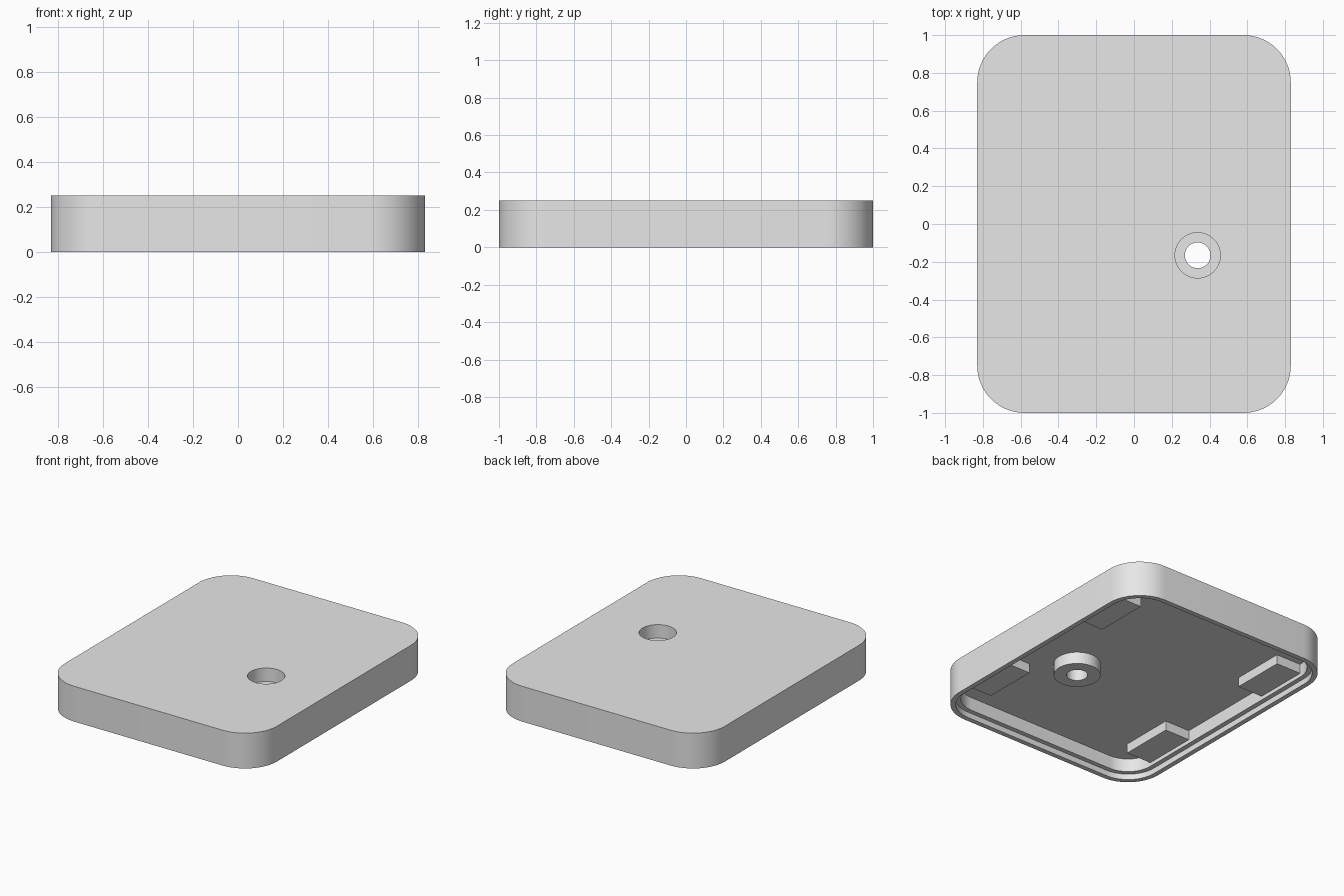
import bpy
import bmesh
from math import cos, sin, pi, radians

# Remove the default cube
cube = bpy.data.objects.get("Cube")
if cube:
    bpy.data.objects.remove(cube, do_unlink=True)

HALF_X, HALF_Y, CORNER, HEIGHT = 0.83, 1.0, 0.25, 0.25
CEILING = 0.133
HOLE_X, HOLE_Y = 0.337, -0.166

grey = bpy.data.materials.new("plain_grey")
grey.use_nodes = True
colour = (0.8, 0.8, 0.8, 1.0)
grey.diffuse_color = colour
grey.node_tree.nodes["Principled BSDF"].inputs["Base Color"].default_value = colour


def rounded_ring(bm, inset, z, steps=16):
    """Rounded rectangle loop, moved inward from the outer wall."""
    r = CORNER - inset
    verts = []
    for quarter, (sx, sy) in enumerate([(1, 1), (-1, 1), (-1, -1), (1, -1)]):
        for i in range(steps + 1):
            a = (quarter + i / steps) * pi / 2
            verts.append(bm.verts.new((sx * (HALF_X - CORNER) + r * cos(a),
                                       sy * (HALF_Y - CORNER) + r * sin(a), z)))
    return verts


def circle_ring(bm, radius, z, sides=64):
    """Circular loop around the screw hole."""
    return [bm.verts.new((HOLE_X + radius * cos(2 * pi * i / sides),
                          HOLE_Y + radius * sin(2 * pi * i / sides), z))
            for i in range(sides)]


def loft(bm, rings):
    for a, b in zip(rings, rings[1:]):
        for i in range(len(a)):
            j = (i + 1) % len(a)
            bm.faces.new((a[i], a[j], b[j], b[i]))


def fill_between(bm, outer, hole):
    """Flat face between an outline and a hole."""
    edges = [bm.edges.get((ring[i - 1], ring[i]))
             for ring in (outer, hole) for i in range(len(ring))]
    bmesh.ops.triangle_fill(bm, edges=edges, use_beauty=True, use_dissolve=False)


def finish(bm, name):
    bmesh.ops.recalc_face_normals(bm, faces=bm.faces[:])
    mesh = bpy.data.meshes.new(name)
    bm.to_mesh(mesh)
    bm.free()
    mesh.materials.append(grey)
    obj = bpy.data.objects.new(name, mesh)
    bpy.context.collection.objects.link(obj)
    return obj


# Lid shell: outer wall, thin lip, ledge and inner wall
bm = bmesh.new()
wall = [rounded_ring(bm, inset, z) for inset, z in
        [(0, HEIGHT), (0, 0), (0.034, 0), (0.034, 0.04), (0.067, 0.04), (0.067, CEILING)]]
loft(bm, wall)

# Counterbored screw hole running through the round boss
bore = [circle_ring(bm, radius, z) for radius, z in
        [(0.12, HEIGHT), (0.12, 0.155), (0.068, 0.155), (0.068, 0.05),
         (0.15, 0.05), (0.15, CEILING)]]
loft(bm, bore)

# Top face and ceiling
fill_between(bm, wall[0], bore[0])
fill_between(bm, wall[-1], bore[-1])
lid = finish(bm, "lid_shell")
bpy.ops.object.select_all(action='DESELECT')
lid.select_set(True)
bpy.context.view_layer.objects.active = lid
bpy.ops.object.shade_smooth_by_angle(angle=radians(30))

# Four blocks under the ceiling, against the long walls
for side, sx in (("left", 1), ("right", -1)):
    for end, sy in (("back", 1), ("front", -1)):
        bm = bmesh.new()
        bmesh.ops.create_cube(bm, size=1)
        for v in bm.verts:
            v.co.x = sx * (0.675 + 0.21 * v.co.x)
            v.co.y = sy * (0.555 + 0.385 * v.co.y)
            v.co.z = 0.104 + 0.074 * v.co.z
        finish(bm, f"{end}_{side}_block")
